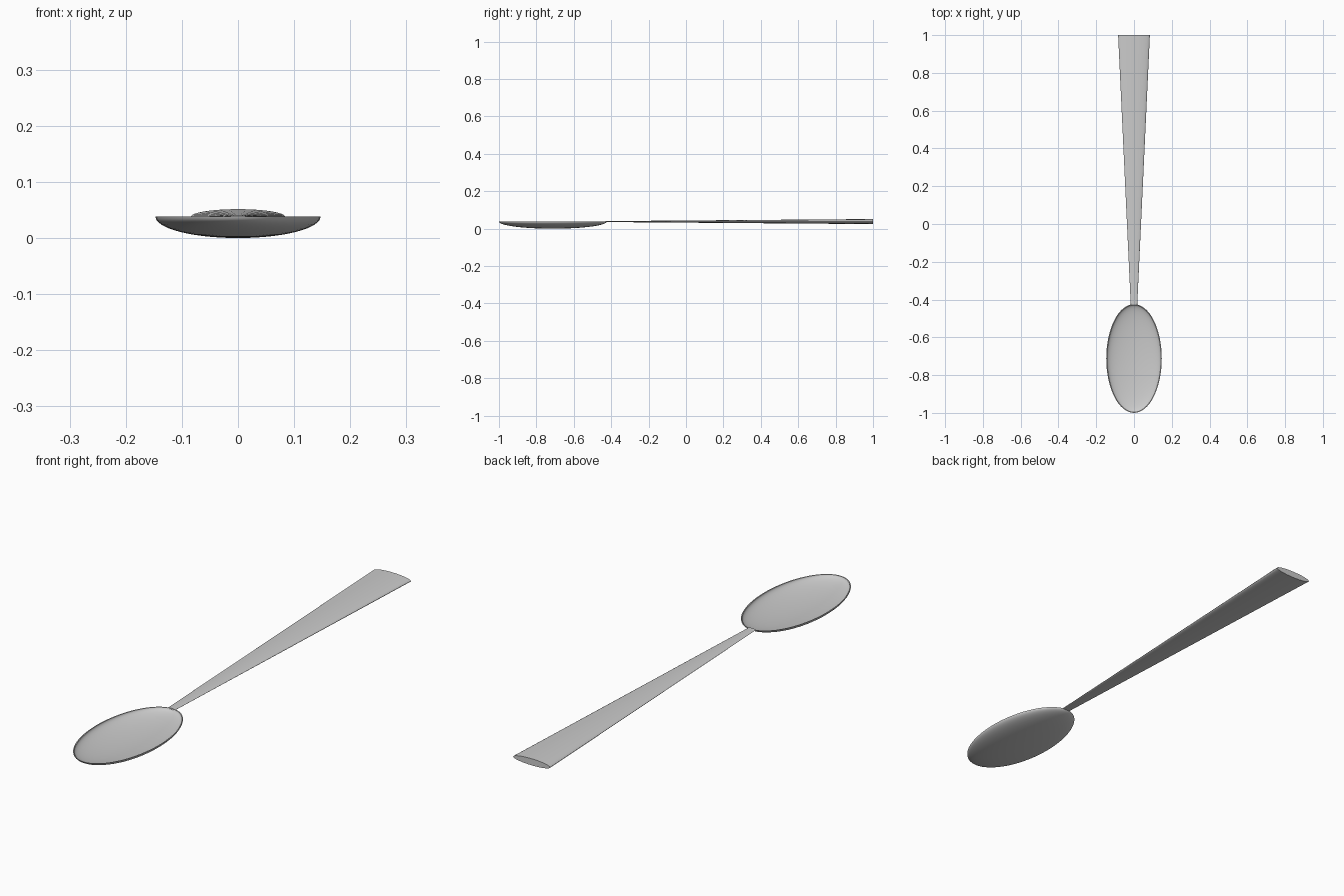
import bpy, bmesh
from math import sin, cos, pi

if "Cube" in bpy.data.objects:
    bpy.data.objects.remove(bpy.data.objects["Cube"])

RIM = 0.038  # height of the rim and the handle's mid-plane


def make_object(name, bm):
    bmesh.ops.recalc_face_normals(bm, faces=bm.faces)
    mesh = bpy.data.meshes.new(name)
    bm.to_mesh(mesh)
    bm.free()
    obj = bpy.data.objects.new(name, mesh)
    bpy.context.collection.objects.link(obj)
    bpy.context.view_layer.objects.active = obj
    bpy.ops.object.select_all(action='DESELECT')
    obj.select_set(True)
    bpy.ops.object.shade_smooth_by_angle(angle=0.6)
    return obj


def loft(bm, rings):
    """Skin closed rings of points; returns the vertex rings."""
    vr = [[bm.verts.new(p) for p in r] for r in rings]
    for a, b in zip(vr, vr[1:]):
        n = len(a)
        for i in range(n):
            j = (i + 1) % n
            bm.faces.new((a[i], a[j], b[j], b[i]))
    return vr


# Bowl: thin half-ellipsoid shell, outer skin then inner skin
def bowl_ring(rx, ry, depth, t, n=64):
    return [(rx * cos(t) * cos(2 * pi * i / n),
             -0.712 + ry * cos(t) * sin(2 * pi * i / n),
             RIM - depth * sin(t)) for i in range(n)]


bm = bmesh.new()
steps = 16
angles = [pi / 2 * (1 - k / steps) * 0.99 for k in range(steps + 1)]
rings = [bowl_ring(0.147, 0.288, 0.038, t) for t in angles]
rings += [bowl_ring(0.143, 0.284, 0.034, t) for t in reversed(angles)]
vr = loft(bm, rings)
bm.faces.new(vr[0])
bm.faces.new(vr[-1])
make_object("bowl", bm)

# Handle: flattened oval bar widening toward the flat end
def handle_ring(y, w, h, n=32):
    return [(w * cos(2 * pi * i / n), y, RIM + h * sin(2 * pi * i / n))
            for i in range(n)]


bm = bmesh.new()
vr = loft(bm, [handle_ring(-0.43, 0.017, 0.0025), handle_ring(1.0, 0.084, 0.0135)])
bm.faces.new(vr[0])
bm.faces.new(vr[-1])
make_object("handle", bm)
